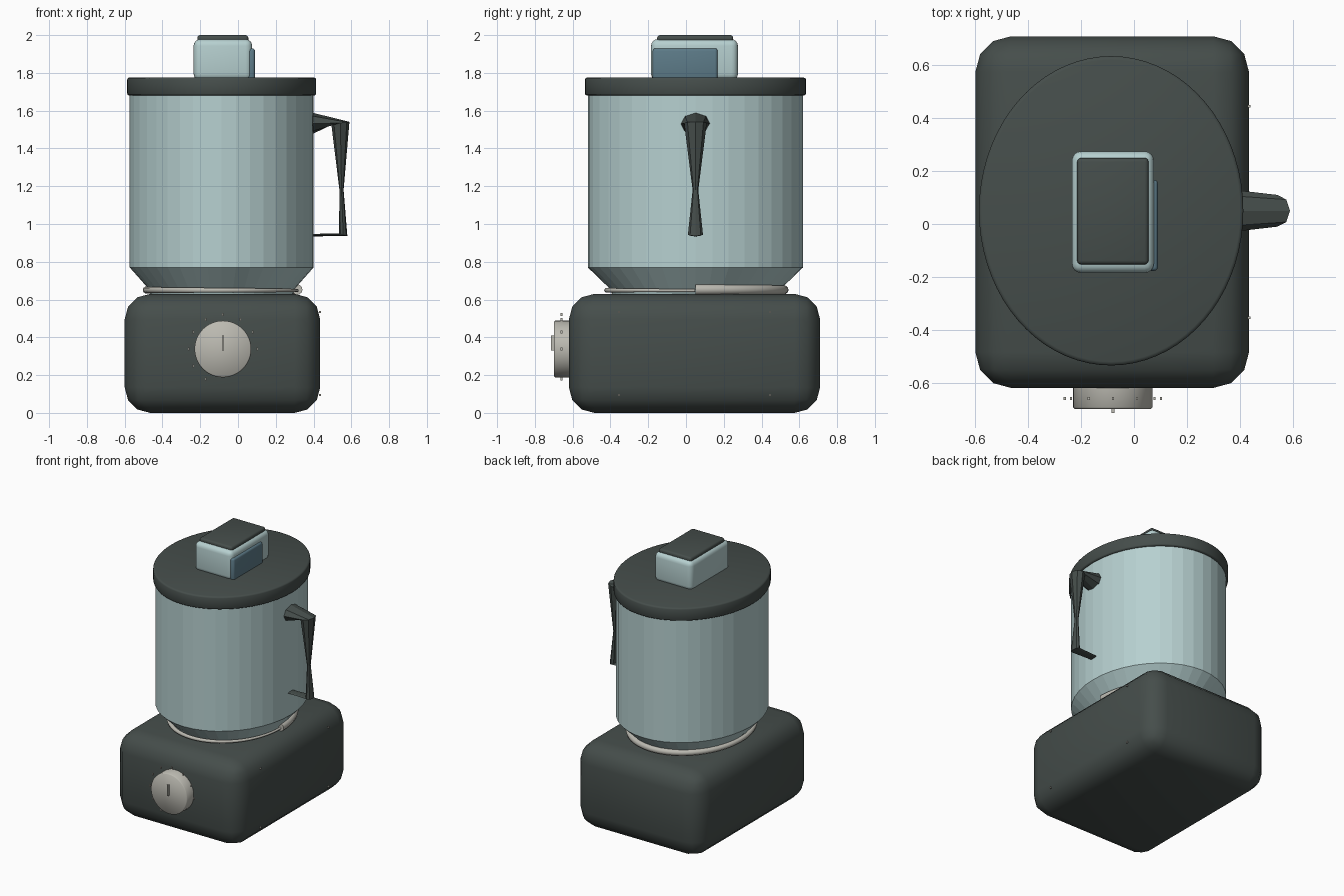
import bpy, bmesh
from math import pi, sin, cos, radians
from mathutils import Vector

if "Cube" in bpy.data.objects:
    bpy.data.objects.remove(bpy.data.objects["Cube"])

CX, CY, RATIO = -0.0865, 0.05, 1.17   # centre and y/x ratio of the oval jar


def material(name, rgb):
    m = bpy.data.materials.new(name)
    m.diffuse_color = (*rgb, 1)
    m.use_nodes = True
    m.node_tree.nodes["Principled BSDF"].inputs["Base Color"].default_value = m.diffuse_color
    return m


DARK = material("dark_plastic", (0.06, 0.075, 0.07))
BLUE = material("pale_blue", (0.47, 0.63, 0.63))
CREAM = material("warm_grey", (0.5, 0.49, 0.44))
SLATE = material("slate_blue", (0.11, 0.2, 0.25))


def finish(name, bm, mat, smooth=None):
    bmesh.ops.recalc_face_normals(bm, faces=bm.faces)
    me = bpy.data.meshes.new(name)
    bm.to_mesh(me)
    bm.free()
    ob = bpy.data.objects.new(name, me)
    bpy.context.collection.objects.link(ob)
    me.materials.append(mat)
    if smooth:
        bpy.ops.object.select_all(action='DESELECT')
        ob.select_set(True)
        bpy.context.view_layer.objects.active = ob
        bpy.ops.object.shade_smooth_by_angle(angle=radians(smooth))
    return ob


def box(name, lo, hi, mat, bevel=0, segments=3):
    bm = bmesh.new()
    bmesh.ops.create_cube(bm, size=1)
    for v in bm.verts:
        v.co = [(a + b) / 2 + c * (b - a) for a, b, c in zip(lo, hi, v.co)]
    if bevel:
        bmesh.ops.bevel(bm, geom=bm.edges[:], offset=bevel, segments=segments,
                        profile=0.5, affect='EDGES')
    return finish(name, bm, mat, 40 if bevel else None)


def loft(name, rings, mat, smooth=None):
    """Skin a list of equal point rings and cap both ends."""
    bm = bmesh.new()
    rows = [[bm.verts.new(p) for p in r] for r in rings]
    n = len(rows[0])
    for a, b in zip(rows, rows[1:]):
        for i in range(n):
            j = (i + 1) % n
            bm.faces.new((a[i], a[j], b[j], b[i]))
    bm.faces.new(rows[0])
    bm.faces.new(rows[-1])
    return finish(name, bm, mat, smooth)


def oval(name, profile, sides, mat, smooth=None):
    rings = [[(CX + r * cos(2 * pi * i / sides), CY + RATIO * r * sin(2 * pi * i / sides), z)
              for i in range(sides)] for r, z in profile]
    return loft(name, rings, mat, smooth)


# Motor base
box("base", (-0.6, -0.62, 0), (0.435, 0.71, 0.63), DARK, 0.135, 3)

# Jar and lid
oval("jar", [(0.375, 0.62), (0.385, 0.655), (0.487, 0.77), (0.487, 1.69)], 40, BLUE)
oval("lid", [(0.488, 1.68), (0.497, 1.683), (0.5, 1.69), (0.5, 1.765),
             (0.497, 1.772), (0.488, 1.776)], 72, DARK, 50)

# Locking ring, tapering once around the jar foot
rings = []
for k in range(65):
    t = 2 * pi * k / 64 * 0.999
    r = 0.028 - 0.02 * k / 64
    rings.append([(CX + (0.4 + r * cos(u)) * cos(t), CY + (0.47 + r * cos(u)) * sin(t),
                   0.653 + r * sin(u) - 0.005 * k / 64)
                  for u in (2 * pi * i / 10 for i in range(10))])
loft("locking_ring", rings, CREAM, 40)

# Lid cap with top pad and side panel
box("lid_cap", (-0.235, -0.185, 1.76), (0.075, 0.275, 1.978), BLUE, 0.035, 4)
box("cap_pad", (-0.215, -0.153, 1.96), (0.055, 0.25, 2.0), DARK, 0.015, 3)
box("cap_panel", (0.05, -0.177, 1.765), (0.09, 0.167, 1.93), SLATE, 0.014, 3)

# Pinched handle: ring centre (x, z), outward half axis (x, z), half width in y
handle = [((0.37, 1.53), (0, 0.065), 0.08),
          ((0.542, 1.535), (0.048, 0.006), 0.06),
          ((0.548, 1.18), (0.011, 0), 0.015),
          ((0.557, 0.943), (0.022, -0.006), 0.04),
          ((0.37, 0.941), (0, -0.007), 0.03)]
loft("handle", [[(c[0] + a[0] * cos(u), CY + w * sin(u), c[1] + a[1] * cos(u))
                 for u in (2 * pi * i / 8 for i in range(8))]
                for c, a, w in handle], DARK)

# Control knob and pointer
KX, KZ = -0.08, 0.338
loft("knob", [[(KX + r * cos(2 * pi * i / 48), y, KZ + r * sin(2 * pi * i / 48))
               for i in range(48)]
              for r, y in ((0.15, -0.6), (0.15, -0.693), (0.144, -0.7))], CREAM, 50)
box("knob_pointer", (KX - 0.006, -0.714, 0.33), (KX + 0.006, -0.69, 0.41), CREAM)

# Dial ticks
for k in range(9):
    a = radians(30 * k)
    x, z = KX + 0.182 * cos(a), KZ + 0.182 * sin(a)
    box(f"dial_tick_{k}", (x - 0.004, -0.665, z - 0.008), (x + 0.004, -0.655, z + 0.008), CREAM)

# Side screws
for y in (-0.355, 0.445):
    for z in (0.095, 0.535):
        box("side_screw", (0.43, y - 0.005, z - 0.005), (0.44, y + 0.005, z + 0.005), CREAM)
